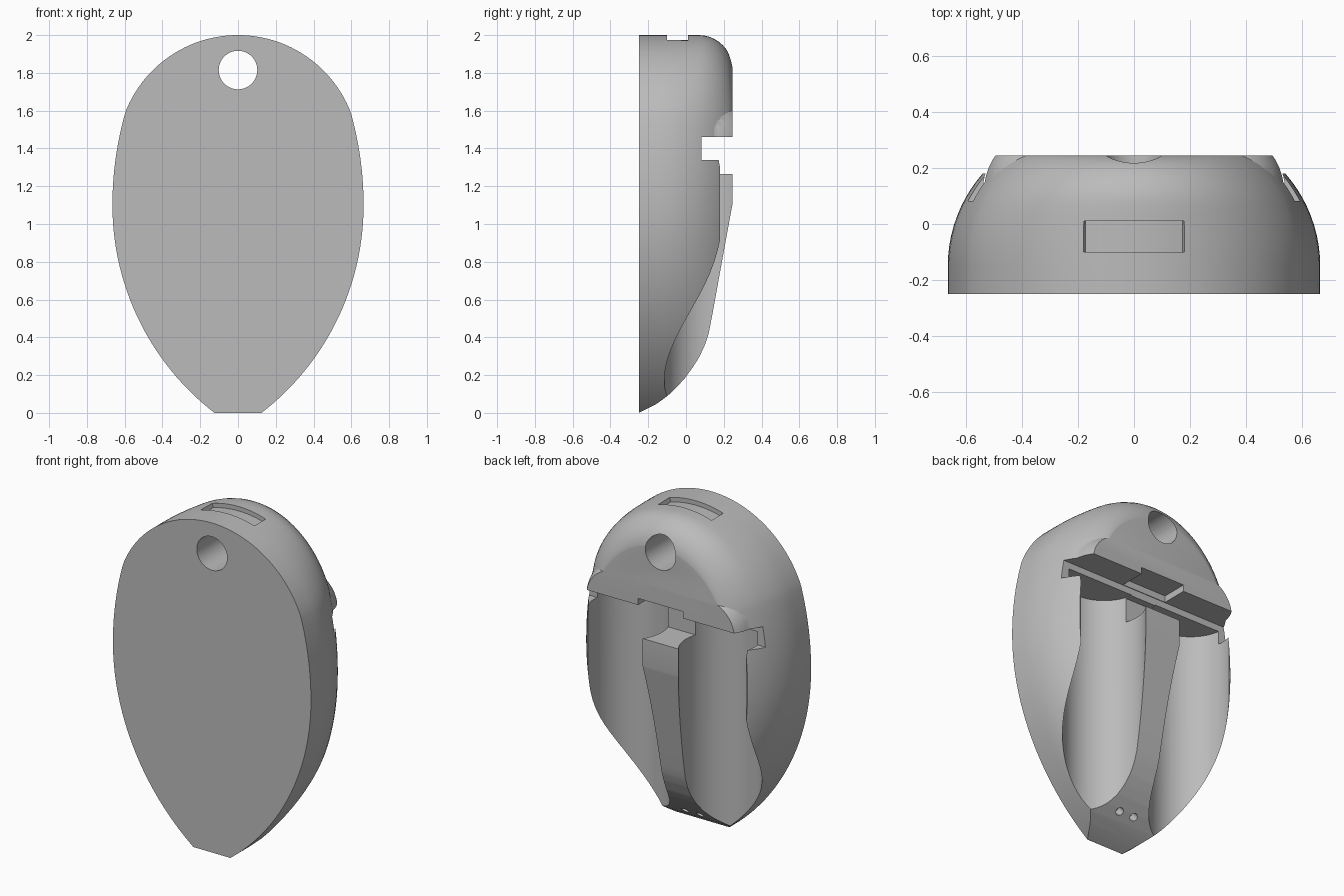
import bpy, bmesh, math
from mathutils import Matrix, Vector

cube = bpy.data.objects.get("Cube")
if cube:
    bpy.data.objects.remove(cube, do_unlink=True)

mat = bpy.data.materials.new("mid grey")
mat.use_nodes = True
GREY = (0.5, 0.5, 0.5, 1)
mat.diffuse_color = GREY
mat.node_tree.nodes["Principled BSDF"].inputs["Base Color"].default_value = GREY


def make(name, bm):
    bmesh.ops.recalc_face_normals(bm, faces=bm.faces)
    mesh = bpy.data.meshes.new(name)
    bm.to_mesh(mesh)
    bm.free()
    mesh.materials.append(mat)
    obj = bpy.data.objects.new(name, mesh)
    bpy.context.collection.objects.link(obj)
    return obj


def loft(name, rings):
    """Closed solid through equal-length rings, capped at both ends."""
    bm = bmesh.new()
    loops = [[bm.verts.new(p) for p in ring] for ring in rings]
    for a, b in zip(loops, loops[1:]):
        for i in range(len(a)):
            j = (i + 1) % len(a)
            bm.faces.new((a[i], a[j], b[j], b[i]))
    bm.faces.new(loops[0])
    bm.faces.new(loops[-1])
    return make(name, bm)


def box(x0, x1, y0, y1, z0, z1):
    return loft("box_cutter", [[(x0, y0, z), (x1, y0, z), (x1, y1, z), (x0, y1, z)]
                               for z in (z0, z1)])


def cylinder(center, axis, radius, length, sides=64):
    bm = bmesh.new()
    rot = Vector((0, 0, 1)).rotation_difference(Vector(axis)).to_matrix().to_4x4()
    bmesh.ops.create_cone(bm, cap_ends=True, segments=sides, radius1=radius, radius2=radius,
                          depth=length, matrix=Matrix.Translation(center) @ rot)
    return make("round_cutter", bm)


def boolean(target, tool, op="DIFFERENCE"):
    mod = target.modifiers.new("cut", "BOOLEAN")
    mod.operation, mod.object, mod.solver = op, tool, "EXACT"
    graph = bpy.context.evaluated_depsgraph_get()
    mesh = bpy.data.meshes.new_from_object(target.evaluated_get(graph))
    target.modifiers.clear()
    target.data = mesh
    bpy.data.objects.remove(tool, do_unlink=True)


# Egg outline: long lower arc, flatter shoulder arc, round crown
WIDE, MID = 0.665, 1.1
half = []
for i in range(25):
    z = MID * i / 24
    half.append((WIDE - 1.39 + math.sqrt(1.39 ** 2 - (z - MID) ** 2), z))
for i in range(1, 11):
    z = MID + 0.48 * i / 10
    half.append((WIDE - 1.8 + math.sqrt(1.8 ** 2 - (z - MID) ** 2), z))
CROWN_R, CROWN_Z = 0.64, 1.36
start = math.atan2(0.22, 0.6)
for i in range(1, 25):
    a = start + (math.pi / 2 - start) * i / 24
    half.append((CROWN_R * math.cos(a), CROWN_Z + CROWN_R * math.sin(a)))
outline = half + [(-x, z) for x, z in reversed(half[:-1])]


# Shell: flat front, broad rounding at the sides, tighter rounding at the crown
def shell_ring(y):
    side = 0.5 - math.sqrt(0.25 - max(0, y + 0.15) ** 2)
    top = 0.18 - math.sqrt(max(0, 0.18 ** 2 - max(0, y - 0.067) ** 2))
    return [(x * (1 - side / WIDE), y, z if z < MID else MID + (z - MID) * (1 - top / 0.9))
            for x, z in outline]


levels = [-0.25] + [-0.15 + 0.217 * i / 6 for i in range(7)]
levels += [0.067 + 0.18 * math.sin(math.pi / 2 * i / 10) for i in range(1, 11)]
body = loft("holder_body", [shell_ring(y) for y in levels])

# Domes that bulge out above each groove
GX, GY, GR, GTOP = 0.31, 0.115, 0.23, 1.42
for s in (-1, 1):
    bm = bmesh.new()
    bmesh.ops.create_uvsphere(bm, u_segments=48, v_segments=24, radius=GR - 0.002,
                              matrix=Matrix.Translation((s * GX, GY, GTOP + 0.01)))
    boolean(body, make("dome", bm), "UNION")

# Side profile: flat back tapering to a curved toe
profile = [(-0.4, 2.2), (0.245, 2.2), (0.245, 1.1), (0.19, 0.8), (0.145, 0.55),
           (0.12, 0.42), (0.1, 0.36), (0.07, 0.295), (0.035, 0.24), (-0.005, 0.185),
           (-0.05, 0.135), (-0.1, 0.088), (-0.16, 0.045), (-0.25, 0), (-0.4, -0.07)]
boolean(body, loft("profile_cutter", [[(x, y, z) for y, z in profile] for x in (-1, 1)]),
        "INTERSECT")

# Twin round grooves with a ridge left between them, and lowered outer walls
for s in (-1, 1):
    boolean(body, cylinder((s * GX, GY, GTOP / 2 - 0.25), (0, 0, 1), GR, GTOP + 0.5, 96))
    x0, x1 = sorted((s * 0.3, s * 0.9))
    boolean(body, box(x0, x1, 0.18, 0.5, -0.2, 1.4))

# Cross slot, and the notches above and below it at the ridge
boolean(body, box(-1, 1, 0.083, 0.5, 1.34, 1.46))
boolean(body, box(-0.14, 0.14, 0.04, 0.5, 1.265, 1.415))
boolean(body, box(-0.15, 0.15, 0.087, 0.5, 1.45, 1.5))

# Hanging hole and two pin holes in the toe
boolean(body, cylinder((0, 0, 1.815), (0, 1, 0), 0.102, 2))
for x in (-0.05, 0.05):
    boolean(body, cylinder((x, -0.064, 0.125), (0, 1, -1), 0.023, 0.12, 24))

# Shallow curved recess across the crown
reach = math.asin(0.18 / CROWN_R)
arc = []
for i in range(13):
    a = reach * (i / 6 - 1)
    s, c = math.sin(a), math.cos(a)
    arc.append([(r * s, y, CROWN_Z + r * c)
                for r, y in ((0.613, -0.1), (0.613, 0.01), (0.7, 0.01), (0.7, -0.1))])
boolean(body, loft("recess_cutter", arc))

bpy.ops.object.select_all(action="DESELECT")
body.select_set(True)
bpy.context.view_layer.objects.active = body
bpy.ops.object.shade_smooth_by_angle(angle=math.radians(28))
